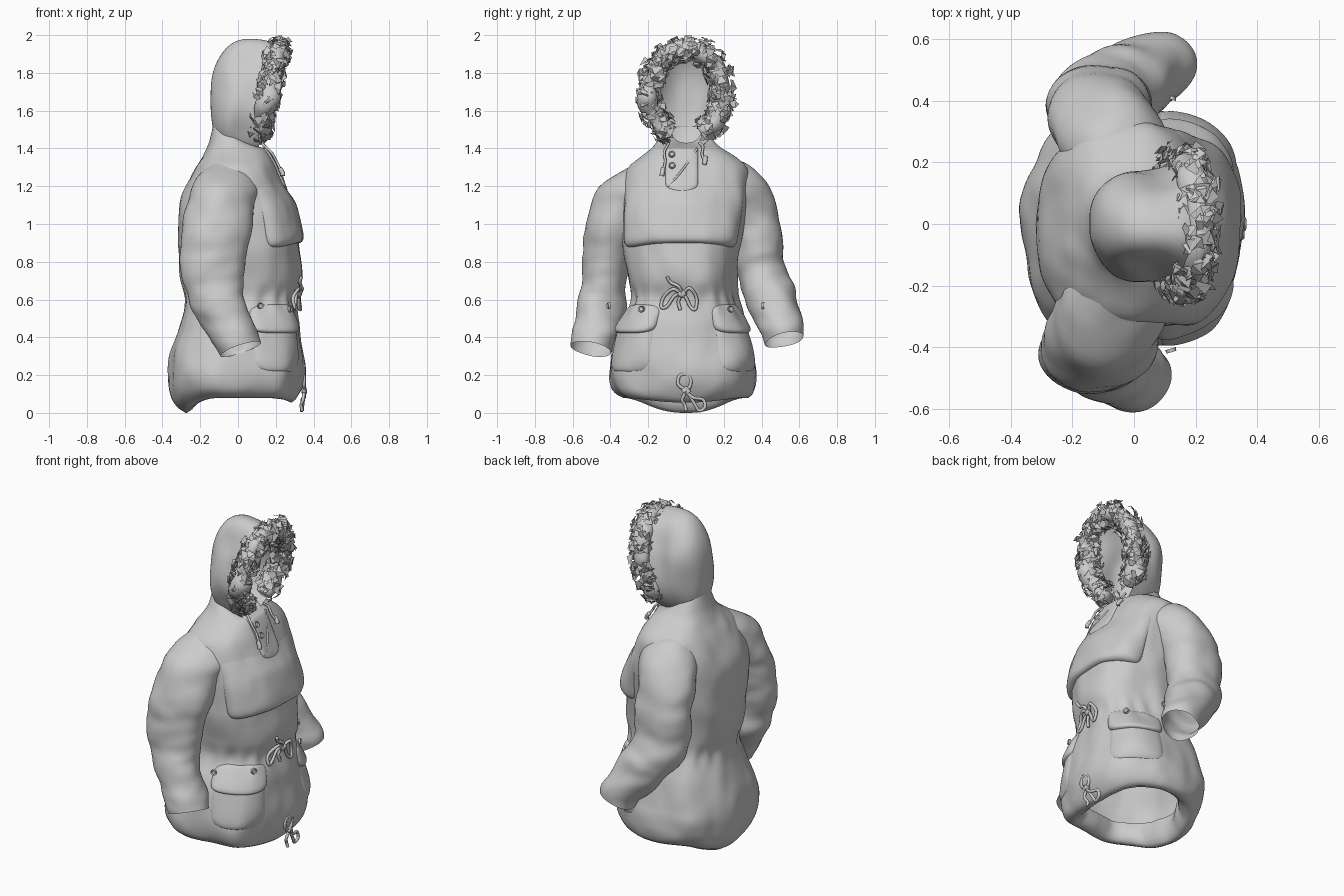
import bpy, bmesh, math, random
from mathutils import Vector, noise

if "Cube" in bpy.data.objects:
    bpy.data.objects.remove(bpy.data.objects["Cube"])
random.seed(4)
rad, X = math.radians, Vector((1, 0, 0))


def interp(tab, k):
    """Smooth interpolation of table rows (key, values...)"""
    k = min(max(k, tab[0][0]), tab[-1][0])
    i = max(j for j in range(len(tab) - 1) if tab[j][0] <= k)
    def slope(j, c):
        p, q = tab[max(j - 1, 0)], tab[min(j + 1, len(tab) - 1)]
        return (q[c] - p[c]) / (q[0] - p[0])
    a, b = tab[i], tab[i + 1]
    h = b[0] - a[0]
    t = (k - a[0]) / h
    return [(2*t**3 - 3*t*t + 1) * a[c] + (t**3 - 2*t*t + t) * h * slope(i, c)
            + (3*t*t - 2*t**3) * b[c] + (t**3 - t*t) * h * slope(i + 1, c) for c in range(1, len(a))]


def finish(name, bm, recalc=True):
    if recalc:
        bmesh.ops.recalc_face_normals(bm, faces=bm.faces[:])
    me = bpy.data.meshes.new(name)
    bm.to_mesh(me)
    bm.free()
    for p in me.polygons:
        p.use_smooth = recalc
    ob = bpy.data.objects.new(name, me)
    bpy.context.collection.objects.link(ob)
    return ob


def grid(name, rows, wrap=True, caps=False):
    bm = bmesh.new()
    vs = [[bm.verts.new(p) for p in r] for r in rows]
    n = len(vs[0])
    for a, b in zip(vs, vs[1:]):
        for j in range(n if wrap else n - 1):
            bm.faces.new((a[j], a[(j + 1) % n], b[(j + 1) % n], b[j]))
    if caps:
        bm.faces.new(vs[0])
        bm.faces.new(vs[-1])
    return finish(name, bm)


def sp(v, e):
    return math.copysign(abs(v) ** e, v)


def fold(p, amp, sx=6, sz=4):
    return amp * noise.noise(Vector((p[0] * sx, p[1] * sx, p[2] * sz)))


# Torso surface: z, back x, front x, half width at -y, half width at +y
BODY = [(0.0, -.28, .305, .34, .33), (.06, -.335, .335, .385, .36), (.15, -.36, .352, .405, .37),
        (.3, -.355, .352, .395, .36), (.45, -.315, .33, .355, .325), (.6, -.275, .305, .29, .27),
        (.7, -.295, .33, .295, .265), (.8, -.31, .332, .31, .27), (.95, -.325, .32, .335, .3),
        (1.1, -.315, .285, .345, .325), (1.2, -.28, .235, .345, .335), (1.3, -.23, .19, .31, .32),
        (1.36, -.185, .16, .24, .255), (1.41, -.155, .13, .175, .18), (1.46, -.14, .07, .135, .135),
        (1.52, -.125, -.01, .09, .09)]


def surf(th, z, off=0.0):
    xb, xf, y1, y2 = interp(BODY, z)
    c, s = math.cos(th), math.sin(th)
    cx = (xb + xf) / 2
    e = .82 - .1 * min(max((z - .8) / .3, 0), 1) * (c < 0) * abs(c)   # squarer upper back
    d = Vector((sp(c, .82), sp(s, e), 0))
    p = Vector((cx + d.x * (xf - xb) / 2, d.y * (y2 if s > 0 else y1), z))
    gather = .005 * math.sin(17 * th) * math.exp(-((z - .6) / .06) ** 2)
    p += d * (off + fold(p, .022, 5, 3.5) + fold(p, .006, 12, 7) + gather)
    lift = max(0, 1 - z / .3)
    p.z += (.08 * (1 - c ** 4) + (.055 * c ** 4 if c > 0 else 0)) * lift
    p.z -= max(0, z - 1.4) * .75 * max(c, 0)
    return p


def theta(y, z):
    lo, hi = -1.5, 1.5
    for _ in range(24):
        m = (lo + hi) / 2
        lo, hi = (m, hi) if surf(m, z).y < y else (lo, m)
    return lo


N = 120
rows = [(.16, -.12), (.09, -.12), (.045, -.09), (.015, -.05), (0, -.012)]
rows += [(.02 + i * 1.5 / 74, 0) for i in range(75)]
grid("jacket_body", [[surf(2 * math.pi * j / N, z, o) for j in range(N)] for z, o in rows])


# Lofted tubes along a path table: key, x, y, z, radius along x, radius across
def loft(name, tab, steps, sides, amp=0.0, caps=False):
    out = []
    k1 = tab[-1][0]
    for i in range(steps + 1):
        k = k1 * i / steps
        x, y, z, ra, rb = interp(tab, k)
        c = Vector((x, y, z))
        t = Vector(interp(tab, k + .02)[:3]) - Vector(interp(tab, k - .02)[:3])
        t.normalize()
        a = (X - t * t.x).normalized()
        b = t.cross(a)
        ring = []
        for j in range(sides):
            u = 2 * math.pi * j / sides
            p = c + a * ra * math.cos(u) + b * rb * math.sin(u)
            n = (p - c).normalized()
            f = fold(p, amp, 4, 7) + fold(p, amp * .3, 9, 14) if amp else 0
            ring.append(p + n * f)
        out.append(ring)
    return grid(name, out, True, caps)


# Sleeves, open at the cuffs, their shoulder ends buried in the body
loft("sleeve_right", [(0, -.02, -.05, 1.24, .12, .1), (1, -.05, -.22, 1.19, .17, .145),
     (2, -.105, -.37, 1.03, .18, .15), (3, -.135, -.425, .8, .165, .125), (4, -.11, -.44, .6, .145, .13),
     (5, -.035, -.48, .45, .125, .12), (6, .005, -.505, .335, .11, .105)], 60, 48, .024)
loft("sleeve_left", [(0, -.02, .05, 1.25, .12, .1), (1, -.05, .22, 1.2, .17, .145),
     (2, -.1, .35, 1.03, .175, .145), (3, -.115, .4, .8, .165, .13), (4, -.05, .435, .63, .145, .135),
     (5, .06, .5, .48, .12, .115), (6, .095, .52, .385, .11, .1)], 60, 48, .024)


# Raised cloth panels wrapped on the torso
def panel(name, a0, a1, z0, z1, h, k=6, drop=0.0, top=1.0, by_y=False, n=36, edge=8):
    out = []
    for i in range(n + 1):
        row = []
        for j in range(n + 1):
            u, v = (math.sin(math.pi * (q / n - .5)) for q in (j, i))
            m = max(abs(u), abs(v))
            s = m / max((abs(u) ** k + abs(v) ** k) ** (1 / k), 1e-6)
            u, v = u * s, v * s
            z = z0 + (z1 - z0) * (v + 1) / 2 + drop * u * u * (1 - v) / 2
            a = a0 + (a1 - a0) * (u + 1) / 2
            w = top + (1 - top) * (1 - v) / 2
            off = h * w * math.sqrt(max(0, 1 - m ** edge)) - .006
            row.append(surf(theta(a, z) if by_y else a, z, off))
        out.append(row)
    return grid(name, out, False)


panel("chest_flap", rad(-68), rad(64), .9, 1.24, .042, 9, -.04, .1, n=56)
for side, tag in ((-1, "right"), (1, "left")):
    panel("hip_pocket_" + tag, side * rad(24), side * rad(80), .19, .54, .02, 4, edge=4)
    panel("hip_flap_" + tag, side * rad(22), side * rad(84), .42, .575, .042, 4, 0, .35)
panel("throat_placket", -.11, .065, 1.17, 1.42, .018, 12, .025, by_y=True)


# Hood: shell from the face opening to the back of the head
def hood(t, u):
    f = max(0, 1 - t ** 3) ** (1 / 3)
    c, s = math.cos(u), math.sin(u)
    wide = (.195 - .03 * t) * f
    tall = (.29 + .045 * math.sin(math.pi * t) if s > 0 else .29) * f
    x = .145 - .29 * t + .04 * s * (1 - t)
    p = Vector((x, wide * sp(c, .9), 1.66 + tall * sp(s, .9)))
    return p + Vector((0, c, s)) * fold(p, .04) * f


grid("hood", [[hood(math.sin(math.pi / 2 * i / 36), 2 * math.pi * j / 72) for j in range(72)] for i in range(37)])


# Ragged trim around the face: a core tube covered in leaf-like tufts
def rim(a):
    return Vector((.16 + .055 * math.sin(a), .195 * math.cos(a), 1.695 + .235 * math.sin(a)))


A0, A1 = rad(-64), rad(244)
loft("trim_core", [(i, *rim(A0 + (A1 - A0) * i / 24), .05, .045) for i in range(25)], 72, 14, .04, True)
bm = bmesh.new()
for _ in range(420):
    a, b = random.uniform(A0, A1), random.uniform(0, 2 * math.pi)
    n = Vector((0, math.cos(a), math.sin(a))) * math.cos(b) + X * math.sin(b)
    d = Vector([random.uniform(-1, 1) for _ in range(3)])
    d = (d - n * d.dot(n)).normalized() + n * random.uniform(-.1, .7)
    d.normalize()
    w = d.cross(n).normalized()
    p = rim(a) + n * random.uniform(.035, .07)
    ln, wd = random.uniform(.03, .055), random.uniform(.016, .03)
    pts = [p - w * wd * .4 - d * ln * .6, p + w * wd * .5 - d * ln * .5, p + w * wd + d * ln * .2 + n * .01,
           p + w * wd * .3 + d * ln * .4, p + d * ln - n * .01, p - w * wd + d * ln * .3 + n * .008]
    for q in pts:
        q.z = min(q.z, 2.0)
    v = [bm.verts.new(q) for q in pts]
    bm.faces.new((v[0], v[1], v[2], v[5]))
    bm.faces.new((v[5], v[2], v[3], v[4]))
finish("trim_tufts", bm, False)


# Cords lying on the front, given as (y, z) points
def cord(name, pts, off=.01, r=.009):
    tab = []
    for i, (y, z) in enumerate(pts):
        p = surf(theta(y, max(z, .06)), max(z, .06), off + .006 * (i % 2))
        tab.append((i, min(p.x, .35), y, z, r, r))
    loft(name, tab, len(pts) * 6, 8, 0, True)


cord("waist_bow_left", [(-.02, .63), (-.07, .655), (-.12, .61), (-.13, .56), (-.1, .565), (-.06, .62), (-.02, .63)])
cord("waist_bow_right", [(-.02, .63), (.02, .66), (.055, .61), (.05, .55), (.025, .56), (0, .61), (-.02, .63)])
cord("waist_tail_upper", [(-.02, .635), (-.04, .67), (-.08, .69), (-.1, .72)])
cord("waist_tail_lower", [(-.02, .635), (-.04, .59), (-.03, .545)])
cord("waist_knot", [(-.035, .635), (-.02, .625), (-.005, .64)], .014, .015)
cord("hem_loop", [(0, .12), (-.04, .15), (-.035, .195), (0, .205), (.025, .18), (.02, .14), (0, .12)])
cord("hem_bow", [(0, .11), (.04, .08), (.09, .07), (.1, .03), (.07, .012), (.05, .04), (.02, .09)])
cord("hem_tail", [(0, .115), (-.02, .07), (-.005, .04), (0, .01)])
cord("hem_knot", [(-.015, .11), (0, .125), (.015, .105)], .014, .015)
for tag, pts in (("right", [(-.09, 1.43), (-.115, 1.38), (-.11, 1.33), (-.125, 1.27)]),
                 ("left", [(.07, 1.43), (.09, 1.41), (.085, 1.37), (.1, 1.33)])):
    cord("hood_cord_" + tag, pts, .022, .007)
    y, z = pts[-1]
    cord("cord_toggle_" + tag, [(y + .004, z + .025), (y, z), (y - .003, z - .015)], .024, .012)
# Diagonal edge of the overlapping throat closure
cord("throat_edge", [(-.095, 1.2), (-.04, 1.26), (.02, 1.34), (.06, 1.4)], .006, .006)


# Dished buttons
def button(name, p, n, r=.018):
    bm = bmesh.new()
    bmesh.ops.create_cone(bm, cap_ends=True, segments=20, radius1=r, radius2=r * .9, depth=.012)
    top = max(bm.faces, key=lambda f: f.calc_center_median().z)
    bmesh.ops.inset_region(bm, faces=[top], thickness=r * .3)
    bmesh.ops.translate(bm, verts=top.verts[:], vec=(0, 0, -.005))
    ob = finish(name, bm)
    for f in ob.data.polygons:
        f.use_smooth = False
    ob.rotation_euler = n.to_track_quat('Z', 'Y').to_euler()
    ob.location = p


for y, z in ((-.07, 1.37), (-.07, 1.31)):
    button("throat_button", surf(theta(y, z), z, .016), Vector((.85, 0, .5)))
for s, tag in ((-1, "right"), (1, "left")):
    y = s * .22
    button("flap_front_button_" + tag, surf(theta(y, .55), .55, .024), Vector((.9, s * .4, .1)))
    button("flap_side_button_" + tag, Vector((.12, s * .41, .567)), Vector((.3, s, 0)))
